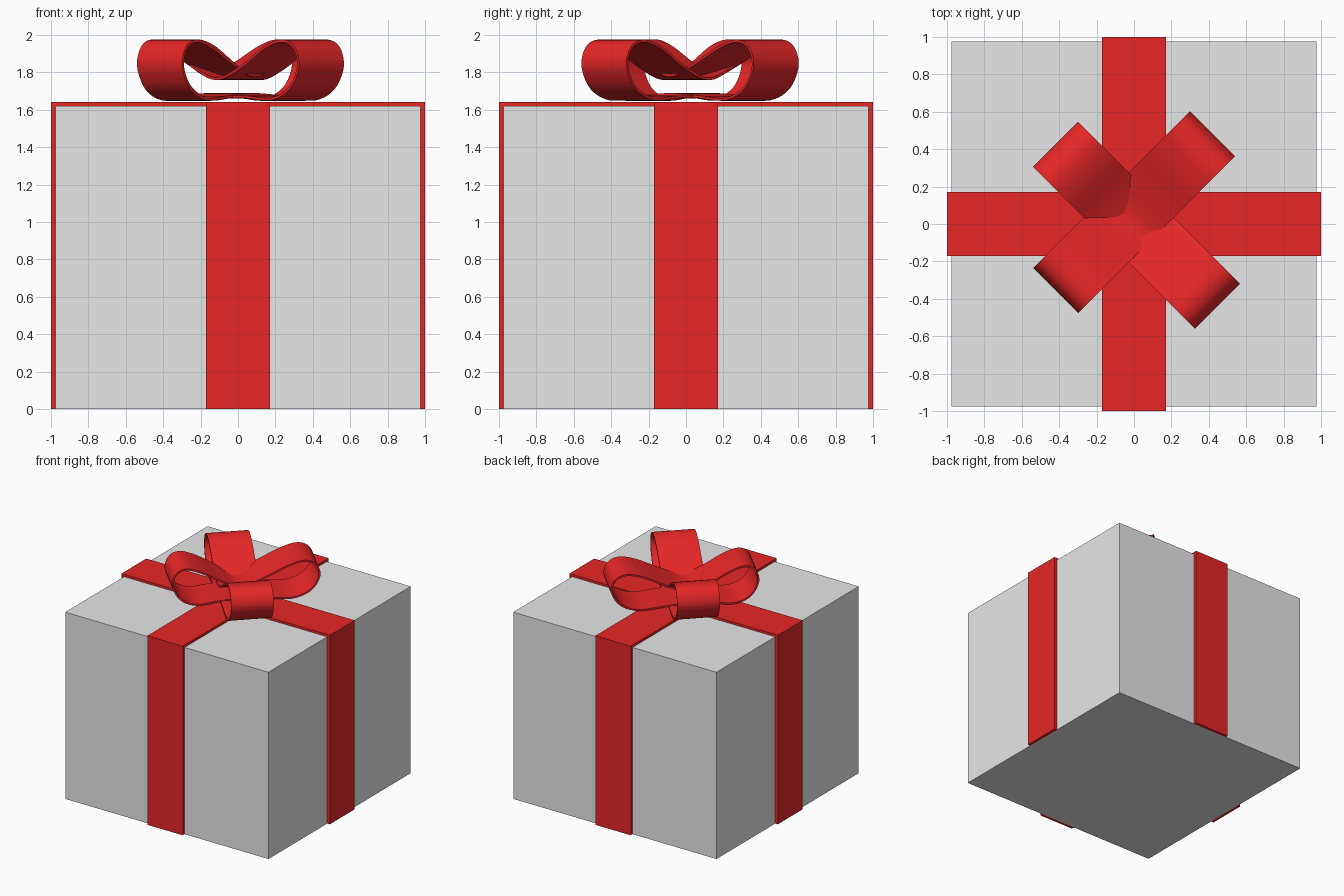
import bpy, bmesh
from math import radians
from mathutils import Vector, Matrix

if "Cube" in bpy.data.objects:
    bpy.data.objects.remove(bpy.data.objects["Cube"], do_unlink=True)


def material(name, color):
    mat = bpy.data.materials.new(name)
    mat.use_nodes = True
    mat.diffuse_color = color
    mat.node_tree.nodes["Principled BSDF"].inputs["Base Color"].default_value = color
    return mat


GREY = material("light grey paper", (0.8, 0.8, 0.8, 1))
RED = material("red ribbon", (0.9, 0.022, 0.023, 1))

INNER, OUTER = 0.975, 1.0      # box side and ribbon side
BOX_TOP, TOP = 1.62, 1.64
HALF = 0.17                    # half the ribbon width


def finish(bm, name, mat):
    bmesh.ops.recalc_face_normals(bm, faces=bm.faces)
    mesh = bpy.data.meshes.new(name)
    bm.to_mesh(mesh)
    bm.free()
    mesh.materials.append(mat)
    obj = bpy.data.objects.new(name, mesh)
    bpy.context.collection.objects.link(obj)
    return obj


def strap(name, profile, angle):
    """Extrude an x-z profile across the ribbon width and turn it about z."""
    bm = bmesh.new()
    face = bm.faces.new([bm.verts.new((x, -HALF, z)) for x, z in profile])
    ext = bmesh.ops.extrude_face_region(bm, geom=[face])
    verts = [v for v in ext["geom"] if isinstance(v, bmesh.types.BMVert)]
    bmesh.ops.translate(bm, verts=verts, vec=(0, 2 * HALF, 0))
    bm.transform(Matrix.Rotation(radians(angle), 4, "Z"))
    return finish(bm, name, RED)


def smooth_loop(points, steps=5):
    """Closed Catmull-Rom curve through the points."""
    out, n = [], len(points)
    for i in range(n):
        a, b, c, d = (points[(i + k) % n] for k in (-1, 0, 1, 2))
        for s in range(steps):
            t = s / steps
            out.append(0.5 * (2 * b + (c - a) * t + (2 * a - 5 * b + 4 * c - d) * t ** 2
                              + (3 * b - a - 3 * c + d) * t ** 3))
    return out


def bow_loop(name, angle, left, right, shift, low, dip, thick=0.014):
    """Closed ribbon loop: two lobes joined by a sagging top strand."""
    side = [(0.35, 1.662), (0.66, 1.65), (0.89, 1.71), (1.0, 1.83),
            (0.95, 1.935), (0.8, 1.975), (0.58, 1.94), (0.28, dip + 0.06)]
    pts = [Vector((0, low))] + [Vector((u * right, z)) for u, z in side]
    pts += [Vector((0, dip))] + [Vector((-u * left, z)) for u, z in reversed(side)]
    path = smooth_loop(pts)
    bm = bmesh.new()
    rings = []
    for i, p in enumerate(path):
        tangent = (path[(i + 1) % len(path)] - path[i - 1]).normalized()
        q = p + Vector((-tangent.y, tangent.x)) * thick
        rings.append([bm.verts.new((c.x, y + shift, c.y)) for c, y in
                      ((p, -HALF), (p, HALF), (q, HALF), (q, -HALF))])
    for i, ring in enumerate(rings):
        prev = rings[i - 1]
        for k in range(4):
            j = (k + 1) % 4
            bm.faces.new((prev[k], prev[j], ring[j], ring[k]))
    bm.transform(Matrix.Rotation(radians(angle), 4, "Z"))
    obj = finish(bm, name, RED)
    bpy.ops.object.select_all(action="DESELECT")
    obj.select_set(True)
    bpy.context.view_layer.objects.active = obj
    bpy.ops.object.shade_smooth_by_angle(angle=radians(40))
    return obj


# Gift box
bm = bmesh.new()
bmesh.ops.create_cube(bm, size=1)
bmesh.ops.scale(bm, verts=bm.verts, vec=(2 * INNER, 2 * INNER, BOX_TOP))
bmesh.ops.translate(bm, verts=bm.verts, vec=(0, 0, BOX_TOP / 2))
finish(bm, "gift_box", GREY)

# Ribbon wrapped over the box: one full strap and two halves meeting it
right_half = [(OUTER, TOP), (OUTER, 0), (INNER, 0), (INNER, BOX_TOP)]
strap("side_to_side_ribbon",
      right_half + [(-x, z) for x, z in reversed(right_half)], 0)
half_strap = right_half + [(HALF, BOX_TOP), (HALF, TOP)]
strap("back_ribbon", half_strap, 90)
strap("front_ribbon", half_strap, -90)

# Bow of two crossed loops
bow_loop("upper_bow_loop", 45, 0.547, 0.636, 0.045, 1.675, 1.79)
bow_loop("lower_bow_loop", -45, 0.598, 0.625, 0.005, 1.66, 1.772)
